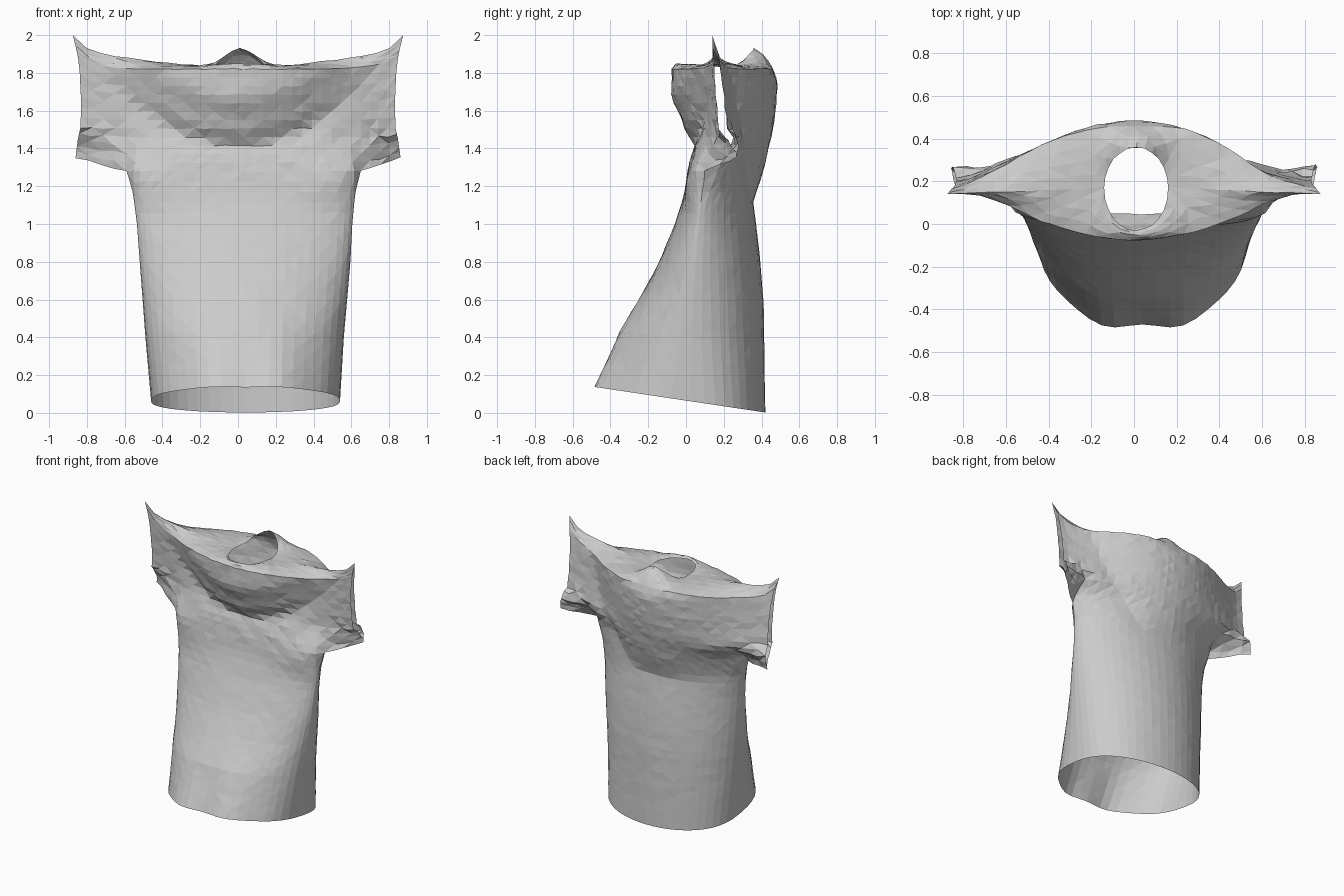
import bpy, bmesh, math, random
from mathutils import Vector

if "Cube" in bpy.data.objects:
    bpy.data.objects.remove(bpy.data.objects["Cube"], do_unlink=True)
random.seed(4)

# Torso by height: z, left x, right x, seam y, front roundness, back roundness
TORSO = [
    (.065, -.46, .54, .02, .4, .4),
    (.4, -.49, .56, .03, .45, .48),
    (.8, -.52, .595, .05, .48, .55),
    (1.0, -.535, .605, .07, .5, .6),
    (1.16, -.555, .62, .085, .5, .62),
    (1.28, -.59, .65, .1, .5, .65),
]
# Centre line by height: z, front y, back y
CENTRE = [
    (.065, -.49, .42), (.4, -.355, .415), (.6, -.24, .41), (.8, -.14, .395),
    (1.0, -.06, .37), (1.12, -.02, .355), (1.2, 0, .385), (1.28, .01, .41),
    (1.43, .045, .445), (1.5, 0, .46), (1.6, -.05, .475), (1.75, -.085, .485),
    (1.82, -.07, .46),
]
# Sleeve opening by height: z, x, front y, back y
CUFF = [
    (1.28, .86, .27, .27), (1.4, .85, .195, .29), (1.5, .835, .17, .225),
    (1.6, .83, .163, .205), (1.75, .838, .15, .185), (1.82, .85, .145, .17),
]
HEM, ARMPIT, RIM = .065, 1.28, 1.82
HALF, BODY, NECK, TOP_ROWS = 16, 12, 6, 4
COLUMNS = range(-HALF, HALF + 1)


def at(table, z):
    """Read a table at any height."""
    z = min(max(z, table[0][0]), table[-1][0])
    for a, b in zip(table, table[1:]):
        if z <= b[0]:
            f = (z - a[0]) / (b[0] - a[0])
            return [p + (q - p) * f for p, q in zip(a, b)][1:]


def smooth(value):
    value = min(1, max(0, value))
    return value * value * (3 - 2 * value)


def cloth_point(z, j, back):
    """One point on the front or back sheet."""
    xl, xr, seam, *powers = at(TORSO, z)
    tip_x, *tip_y = at(CUFF, z)
    side, k = (1 if j >= 0 else -1), abs(j)
    u = min(k, BODY) / BODY
    out = max(0, k - BODY) / (HALF - BODY)
    even = smooth((z - 1.1) / .3)
    s = side * (math.sin(u * math.pi / 2) * (1 - even) + u * even)
    x = (xl + xr) / 2 + (xr - xl) / 2 * s
    x += (side * tip_x - x) * out
    q = min(1, abs(x) / tip_x)

    # sagging folds hang in a U shape from the shoulders
    hang = .7 + .6 * s if back else .5
    sag = z - hang * q * q * smooth((z - 1.05) / .2)
    mid = at(CENTRE, max(1.05, sag) if z > 1.05 else z)[back]
    c = 1 - s * s
    base = seam + (mid - seam) * max(0, c) ** powers[back]
    base += (.265 - seam) * out
    edge = tip_y[back]
    upper = edge + (mid - edge) * (1 - q * q) ** (1.5 if back else 1.7)
    y = base + (upper - base) * smooth((z - ARMPIT) / .22)

    if not back and z > ARMPIT:             # draped ripples on the chest
        ripple = math.sin(sag * 2 * math.pi / .18)
        y -= .008 * (1 - q * q) ** 3 * ripple * smooth((z - 1.35) / .1)
    if not back and z < .5:                 # front hem flutes
        y += .022 * (1 - z / .5) * c * math.cos(s * 8)
    z -= .16 * y * max(0, 1 - z)            # slanted hem
    z += .065 * out * min(1, max(0, (1.5 - z) / .22))
    if z > 1.5:
        z += .08 * q ** 8 * (z - 1.5) / .32
    return Vector((x, y, z))


def ridge_point(j, back):
    """Shoulder line, opening into an oval at the neck."""
    side, k = (1 if j >= 0 else -1), abs(j)
    if k < NECK:
        a = j / NECK * math.pi / 2
        y = .165 + (.195 if back else -.195) * math.cos(a)
        z = 1.83 + (.1 * math.cos(a) ** 3 if back else .008)
        return Vector((.01 + .15 * math.sin(a), y, z))
    t = (k - NECK) / (HALF - NECK)
    x = .15 + .725 * t
    s = x / .875
    return Vector((side * x + .01 * (1 - t), .17 - .03 * t,
                   1.825 + .1 * s ** 1.5 + .075 * s ** 16))


def add_sheet(bm, back):
    lower = [HEM + (ARMPIT - HEM) * i / 22 for i in range(22)]
    heights = lower + [ARMPIT + (RIM - ARMPIT) * i / 12 for i in range(13)]
    grid = [[cloth_point(z, j, back) for j in COLUMNS] for z in heights]
    # rounded shoulder top from the rim to the ridge
    rim, ridge = grid[-1], [ridge_point(j, back) for j in COLUMNS]
    for k in range(1, TOP_ROWS + 1):
        t = k / TOP_ROWS
        puff = Vector((0, 0, .02 * math.sin(math.pi * t)))
        grid.append([a.lerp(b, t) + puff * (1 - abs(j) / HALF)
                     for a, b, j in zip(rim, ridge, COLUMNS)])
    verts = [[bm.verts.new(p) for p in line] for line in grid]
    for r, (low, high) in enumerate(zip(verts, verts[1:])):
        # the sleeves only exist above the armpit
        reach = BODY if r < len(lower) else HALF
        for i in range(HALF - reach, HALF + reach):
            quad = (low[i], low[i + 1], high[i + 1], high[i])
            quad = quad[::-1] if back else quad
            d = (r + i) % 2
            bm.faces.new((quad[d], quad[d + 1], quad[d + 2]))
            bm.faces.new((quad[d + 2], quad[(d + 3) % 4], quad[d]))


# Front and back cloth sheets, sewn at the side seams, sleeves and shoulders
bm = bmesh.new()
add_sheet(bm, False)
add_sheet(bm, True)
loose = [v for v in bm.verts if not v.link_faces]
bmesh.ops.delete(bm, geom=loose, context="VERTS")
bmesh.ops.remove_doubles(bm, verts=bm.verts, dist=.0005)

# Small crumples, stronger around the sleeve undersides
for v in bm.verts:
    crumple = .0015 if v.co.z < 1.2 else .003
    if abs(v.co.x) > .65 and v.co.z < 1.55:
        crumple = .01
    if v.co.z > 1.93 or v.co.z < .16:
        crumple = 0
    v.co.y += random.uniform(-crumple, crumple)
    v.co.z += random.uniform(-crumple, crumple)

mesh = bpy.data.meshes.new("shirt")
bm.to_mesh(mesh)
bm.free()
shirt = bpy.data.objects.new("shirt", mesh)
bpy.context.collection.objects.link(shirt)

# Plain grey cloth
cloth = bpy.data.materials.new("grey cloth")
cloth.use_nodes = True
grey = (.6, .6, .6, 1)
cloth.diffuse_color = grey
cloth.node_tree.nodes["Principled BSDF"].inputs["Base Color"].default_value = grey
mesh.materials.append(cloth)
